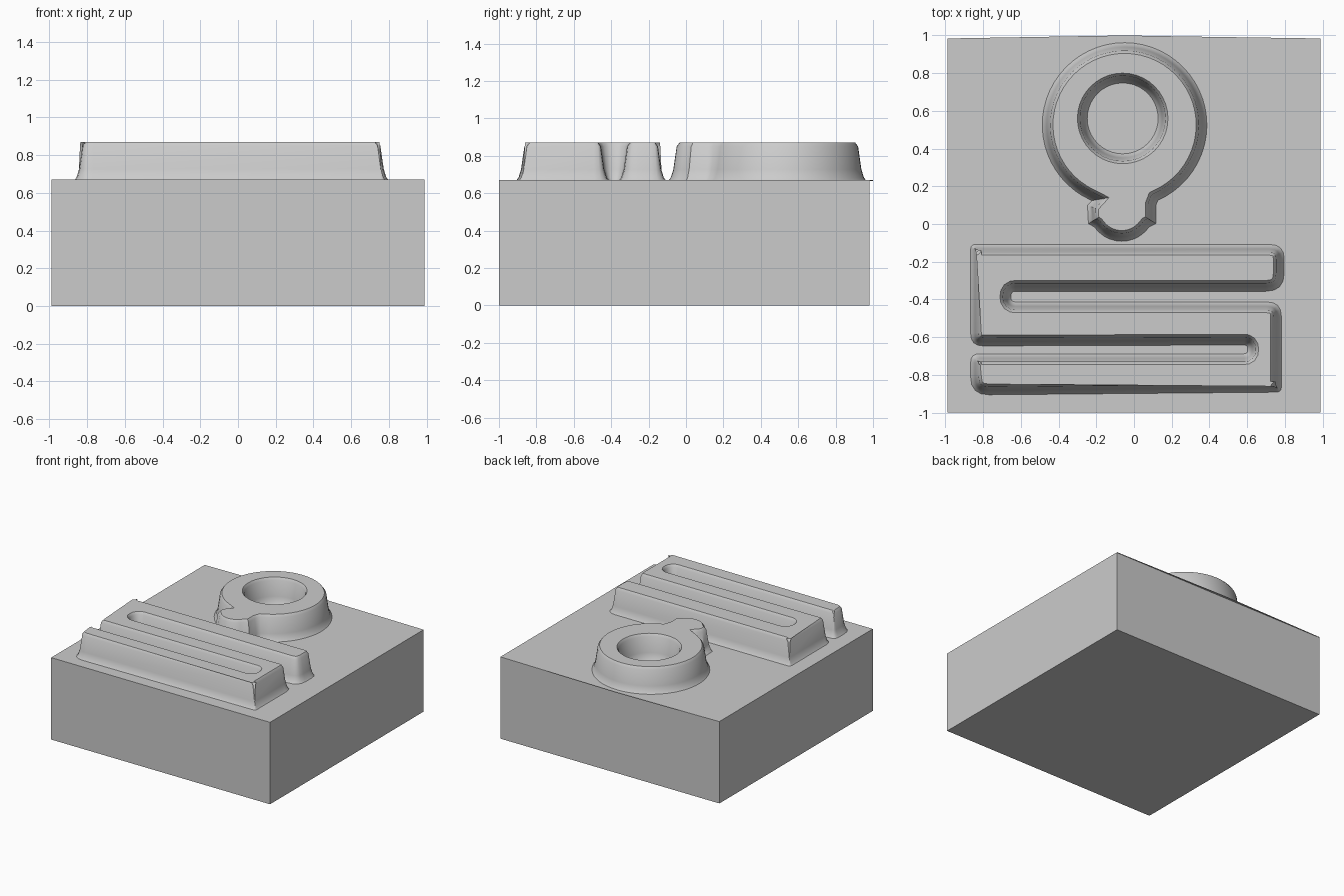
import bpy, bmesh, math
from mathutils import Vector

cube = bpy.data.objects.get("Cube")
if cube:
    bpy.data.objects.remove(cube, do_unlink=True)

grey = bpy.data.materials.new("plain grey")
grey.use_nodes = True
grey.diffuse_color = (0.6, 0.6, 0.6, 1)
grey.node_tree.nodes["Principled BSDF"].inputs["Base Color"].default_value = grey.diffuse_color

BASE, TOP = 0.67, 0.87
# Flared wall: (share of the inset, share of the height)
WALL = [(0, -0.02), (0.22, 0.06), (0.45, 0.28), (0.75, 0.9), (1, 1)]


def finish(name, bm, smooth=False):
    bmesh.ops.recalc_face_normals(bm, faces=bm.faces[:])
    mesh = bpy.data.meshes.new(name)
    bm.to_mesh(mesh)
    bm.free()
    obj = bpy.data.objects.new(name, mesh)
    bpy.context.collection.objects.link(obj)
    mesh.materials.append(grey)
    if smooth:
        bpy.ops.object.select_all(action='DESELECT')
        obj.select_set(True)
        bpy.context.view_layer.objects.active = obj
        bpy.ops.object.shade_smooth_by_angle(angle=math.radians(40))
    return obj


def slab(name, outline, low, high):
    bm = bmesh.new()
    face = bm.faces.new([bm.verts.new((x, y, low)) for x, y in outline])
    grown = bmesh.ops.extrude_face_region(bm, geom=[face])["geom"]
    bmesh.ops.translate(bm, vec=(0, 0, high - low),
                        verts=[v for v in grown if isinstance(v, bmesh.types.BMVert)])
    return finish(name, bm)


def rounded(corners):
    """Replace each (x, y, radius) corner by a short curve."""
    out = []
    for i, (x, y, r) in enumerate(corners):
        p = Vector((x, y))
        a = p + (Vector(corners[i - 1][:2]) - p).normalized() * r
        b = p + (Vector(corners[(i + 1) % len(corners)][:2]) - p).normalized() * r
        for k in range(5):
            t = k / 4
            out.append(a * (1 - t) ** 2 + p * 2 * t * (1 - t) + b * t * t)
    return out


def arc(cx, cy, r, start, end, n):
    return [Vector((cx + r * math.cos(math.radians(start + (end - start) * k / n)),
                    cy + r * math.sin(math.radians(start + (end - start) * k / n))))
            for k in range(n + 1)]


def inset(loop, d):
    """Move a loop to its left by d, keeping walls parallel."""
    out = []
    for i, p in enumerate(loop):
        e1 = (p - loop[i - 1]).normalized()
        e2 = (loop[(i + 1) % len(loop)] - p).normalized()
        n1, n2 = Vector((-e1.y, e1.x)), Vector((-e2.y, e2.x))
        out.append(p + (n1 + n2) * d / max(1 + n1.dot(n2), 0.4))
    return out


def relief(name, loops):
    """Raise (outline, inset) loops with flared walls and one flat top."""
    bm = bmesh.new()
    rim = []
    for loop, depth in loops:
        rings = [[bm.verts.new((p.x, p.y, BASE + h * (TOP - BASE)))
                  for p in inset(loop, depth * s)] for s, h in WALL]
        n = len(loop)
        for lower, upper in zip(rings, rings[1:]):
            for i in range(n):
                j = (i + 1) % n
                bm.faces.new((lower[i], lower[j], upper[j], upper[i]))
        rim += [bm.edges.get((rings[-1][i], rings[-1][(i + 1) % n])) for i in range(n)]
    bmesh.ops.triangle_fill(bm, edges=rim, use_beauty=True, normal=(0, 0, 1))
    return finish(name, bm, True)


# Block with a thin bowed lip along the back of its top
slab("base_block", [(-0.99, -1), (0.99, -1), (0.99, 0.982), (-0.99, 0.982)], 0, BASE)
slab("back_lip", [(-0.99, 0.97), (0.99, 0.97), (0.99, 0.984), (0.3, 0.994),
                  (-0.05, 1), (-0.4, 0.994), (-0.99, 0.984)], BASE - 0.004, BASE)

# Winding bar, listed anticlockwise around its foot
relief("winding_bar", [(rounded([
    (-0.87, -0.105, 0.03), (-0.87, -0.65, 0.07), (0.6, -0.645, 0.017),
    (0.6, -0.685, 0.017), (-0.87, -0.685, 0.05), (-0.87, -0.91, 0.1),
    (0.785, -0.895, 0.03), (0.785, -0.41, 0.08), (-0.65, -0.41, 0.022),
    (-0.65, -0.36, 0.022), (0.8, -0.36, 0.1), (0.8, -0.105, 0.08)]), 0.06)])

# Ring with a round knob joined by a short neck
outer = (arc(-0.05, 0.525, 0.44, -66, 246, 48)
         + [Vector((-0.25, 0.1)), Vector((-0.245, 0.0))]
         + arc(-0.065, 0.085, 0.18, 215, 325, 10)
         + [Vector((0.12, 0.0)), Vector((0.12, 0.1))])
hole = arc(-0.06, 0.56, 0.185, 360, 0, 40)[:-1]
relief("ring_with_knob", [(outer, 0.06), (hole, 0.055)])
